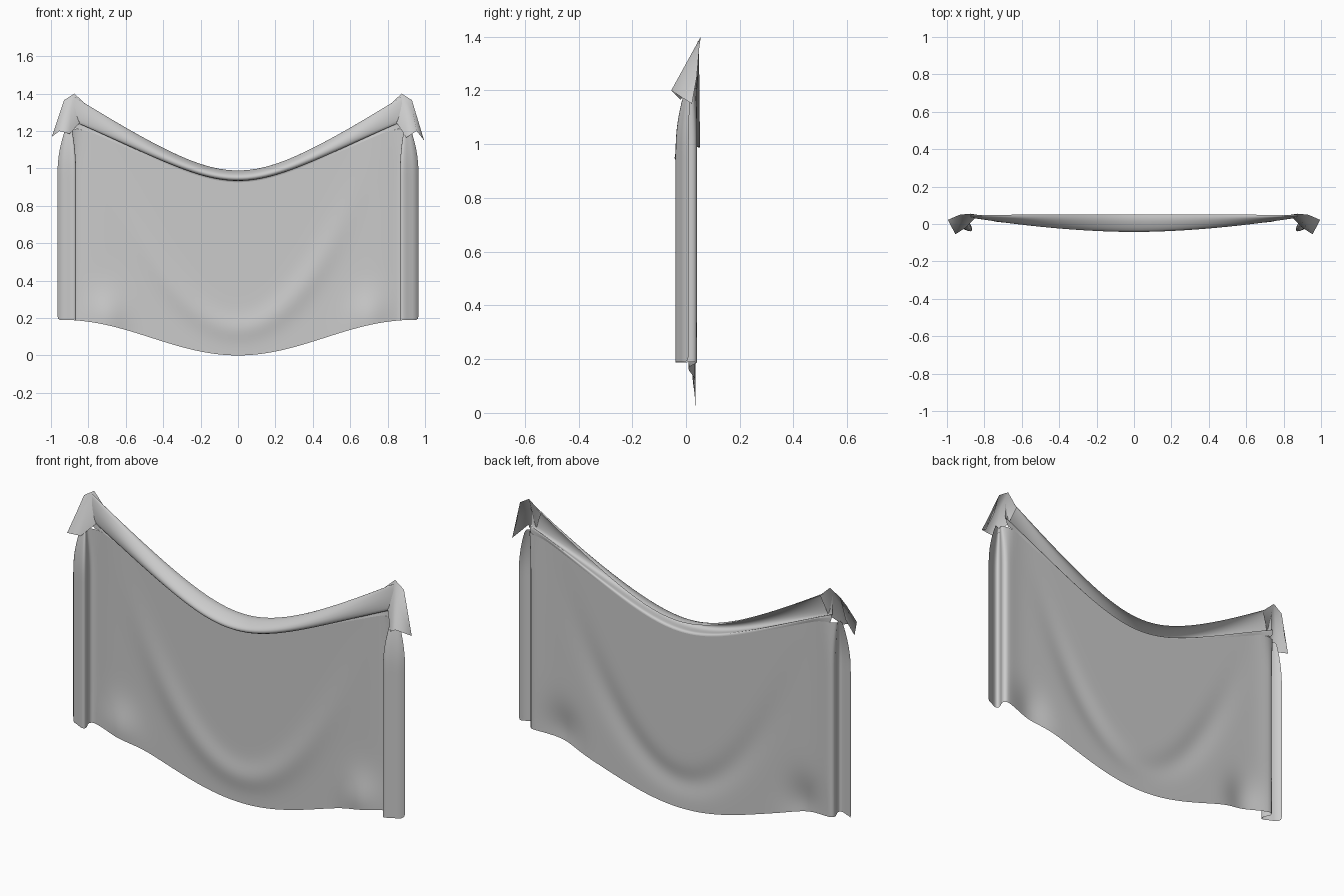
import bpy, bmesh, math

if "Cube" in bpy.data.objects:
    bpy.data.objects.remove(bpy.data.objects["Cube"])

def lerp(a, b, t):
    return a + (b - a) * t

def top_z(x):
    return 0.99 + 0.67 * (math.sqrt(x * x + 0.1225) - 0.35)

def bottom_z(x):
    return 0.095 * (1 - math.cos(math.pi * min(abs(x), 0.93) / 0.93))

def hem_scale(x):
    return 1 + 1.4 * (min(abs(x), 0.88) / 0.88) ** 2

def hem_z(x):
    return min(top_z(x) - 0.065 * hem_scale(x), 1.21)

def finish(name, bm, levels):
    bmesh.ops.remove_doubles(bm, verts=bm.verts, dist=1e-5)
    bmesh.ops.recalc_face_normals(bm, faces=bm.faces)
    me = bpy.data.meshes.new(name)
    bm.to_mesh(me)
    bm.free()
    ob = bpy.data.objects.new(name, me)
    bpy.context.collection.objects.link(ob)
    for p in me.polygons:
        p.use_smooth = True
    if levels:
        ob.modifiers.new("smooth_cloth", 'SUBSURF').levels = levels
        ob.modifiers[0].render_levels = levels
    return ob

def grid(name, rows, levels=1):
    bm = bmesh.new()
    vs = [[bm.verts.new(p) for p in row] for row in rows]
    for a, b in zip(vs, vs[1:]):
        for i in range(len(a) - 1):
            bm.faces.new((a[i], a[i + 1], b[i + 1], b[i]))
    return finish(name, bm, levels)

def gauss(d, w):
    return math.exp(-(d / w) ** 2)

def relief(x, z):
    # U-shaped sag crease plus soft lumps near the lower corners
    crease = z - (0.14 + 1.9 * x * x)
    crease /= math.sqrt(1 + (3.8 * x) ** 2)
    y = 0.035 - 0.014 * gauss(crease, 0.06) * gauss(z - 0.3, 0.45)
    y -= 0.03 * gauss(abs(x) - 0.7, 0.09) * gauss(z - 0.2, 0.13)
    return y + 0.008 * gauss(abs(x) - 0.87, 0.06)

# Main sheet, whose sides fold forward and then outward in an S
inner = [-0.85 + 1.7 * i / 34 for i in range(35)]
side = [(0.877, 0.042), (0.888, 0.02), (0.868, -0.01), (0.862, -0.038),
        (0.885, -0.042), (0.92, -0.02), (0.945, -0.015), (0.965, 0.01)]
left = [(-x, y) for x, y in reversed(side)]
N = 26
sheet = []
for j in range(N + 1):
    t = j / N
    row = []
    for x, y in left + [(x, None) for x in inner] + side:
        z = lerp(bottom_z(x), hem_z(x), t)
        if y is None:
            y = relief(x, z)
        else:
            # side folds gather in below the corners
            g = max(0, min(1, (z - 0.98) / 0.24)) ** 2 * 0.7
            x = math.copysign(lerp(abs(x), 0.90, g), x)
            y = lerp(y, 0.02, g)
        row.append((x, y, z))
    sheet.append(row)
grid("cloth_sheet", sheet)

# Upper rolled hem: forward fold deepest at the centre, flattening to the corners
roll = [(0.065, None), (0.052, 0.034), (0.057, 0.0), (0.058, -0.033),
        (0.042, -0.047), (0.024, -0.035), (0.008, 0.0), (0.0, 0.028), (0.003, 0.052)]
xs = [-0.877] + inner + [0.877]
hem = []
for d, y0 in roll:
    row = []
    for x in xs:
        z = top_z(x) - d * hem_scale(x)
        if y0 is None:
            z = hem_z(x)
            y = relief(x, z)
        else:
            y = lerp(y0, 0.047, min(1, (abs(x) / 0.9) ** 1.8) * 0.9)
        row.append((x, y, z))
    hem.append(row)
grid("rolled_top_hem", hem)

# Pinched corners with a loose pointed tail
pts = [(.875, .055, 1.40), (.93, .05, 1.365), (.955, .04, 1.25), (.995, .022, 1.15),
       (.955, -.055, 1.20), (.90, -.02, 1.165), (.85, .03, 1.24), (.81, .045, 1.34),
       (.935, .0, 1.30), (.89, .02, 1.33)]
faces = [(0, 7, 6, 9), (9, 6, 5), (9, 5, 4, 8), (0, 9, 8, 1), (1, 8, 3, 2), (8, 4, 3)]
for s, name in ((1, "right_corner"), (-1, "left_corner")):
    bm = bmesh.new()
    vs = [bm.verts.new((s * (x if x < 0.99 or s > 0 else .995), y, z + (0.02 if s < 0 and z < 1.18 else 0)))
          for x, y, z in pts]
    for f in faces:
        bm.faces.new([vs[i] for i in f])
    finish(name, bm, 0)
